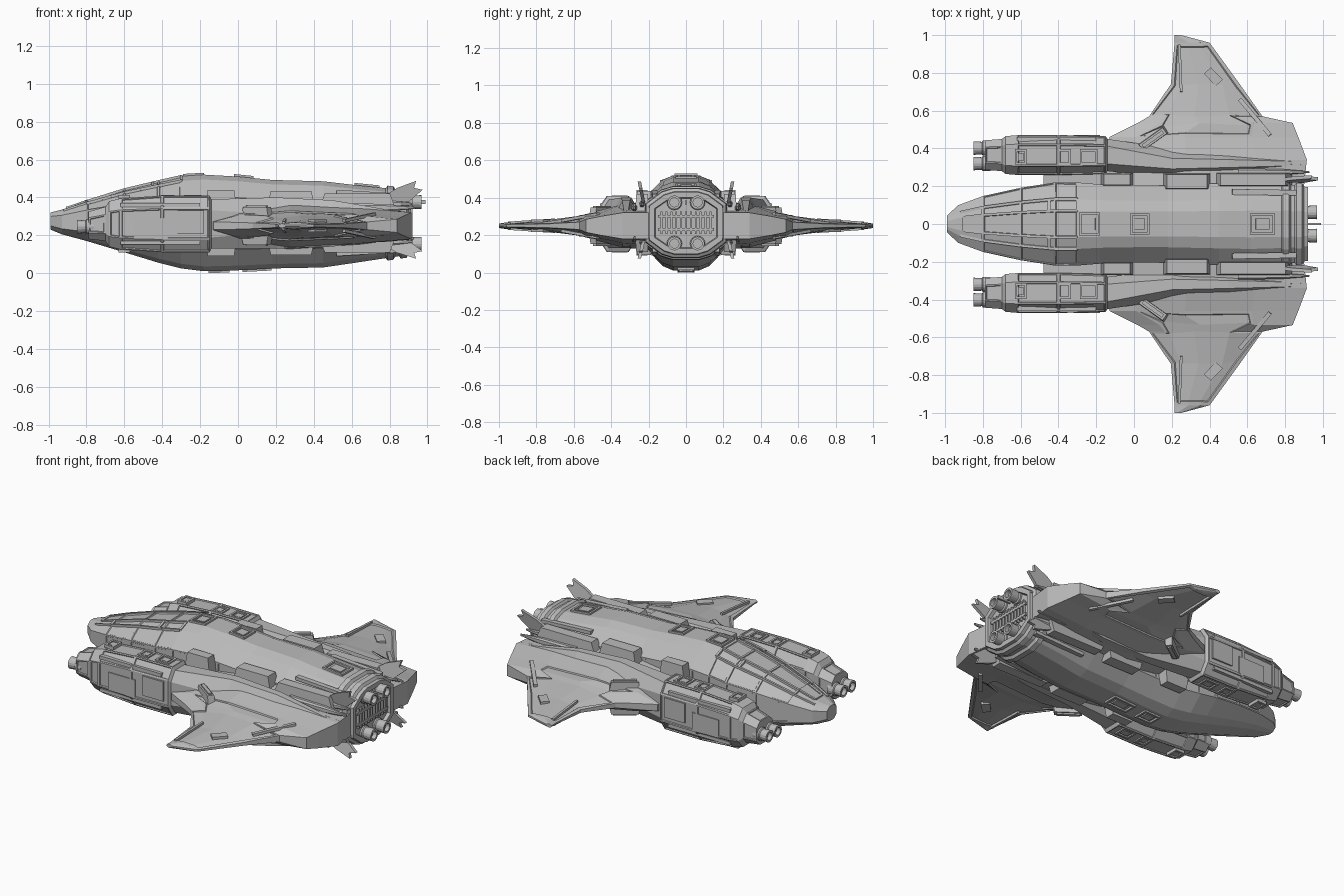
import bpy, bmesh, math
from mathutils import Vector

if "Cube" in bpy.data.objects:
    bpy.data.objects.remove(bpy.data.objects["Cube"])

grey = bpy.data.materials.new("hull_grey")
grey.use_nodes = True
grey.diffuse_color = (0.5, 0.5, 0.5, 1)
grey.node_tree.nodes["Principled BSDF"].inputs["Base Color"].default_value = (0.5, 0.5, 0.5, 1)
MID = 0.265


def finish(bm, name):
    bmesh.ops.recalc_face_normals(bm, faces=bm.faces)
    mesh = bpy.data.meshes.new(name)
    bm.to_mesh(mesh)
    bm.free()
    mesh.materials.append(grey)
    obj = bpy.data.objects.new(name, mesh)
    bpy.context.collection.objects.link(obj)
    return obj


def skin(rings):
    """Join matching rings of points into a closed body."""
    bm = bmesh.new()
    loops = [[bm.verts.new(p) for p in ring] for ring in rings]
    for a, b in zip(loops, loops[1:]):
        for i in range(len(a)):
            j = (i + 1) % len(a)
            bm.faces.new((a[i], a[j], b[j], b[i]))
    caps = [bm.faces.new(loops[0]), bm.faces.new(loops[-1])]
    bmesh.ops.recalc_face_normals(bm, faces=bm.faces)
    return bm, caps


def panel(bm, faces, rim, depth):
    """Cut sunken panels bordered by a rim."""
    bmesh.ops.inset_individual(bm, faces=faces, thickness=rim, depth=0)
    bmesh.ops.inset_individual(bm, faces=faces, thickness=0.004, depth=depth)


def octagon(x, cy, hw, z0, z1, cut=0.45):
    c, h = (z0 + z1) / 2, (z1 - z0) / 2
    k = 1 - cut
    pts = [(1, k), (k, 1), (-k, 1), (-1, k), (-1, -k), (-k, -1), (k, -1), (1, -k)]
    return [(x, cy + hw * u, c + h * v) for u, v in pts]


def box(name, centre, size, turn=0, taper=1):
    """Block whose face away from the middle height can be narrowed."""
    bm = bmesh.new()
    bmesh.ops.create_cube(bm, size=1)
    for v in bm.verts:
        k = taper if v.co.z * (centre[2] - MID) > 0 else 1
        v.co = Vector((v.co.x * size[0] * k, v.co.y * size[1] * k, v.co.z * size[2]))
    obj = finish(bm, name)
    obj.location = centre
    obj.rotation_euler.z = turn
    return obj


def beam(name, p, q, wide, tall):
    p, q = Vector(p), Vector(q)
    obj = box(name, (p + q) / 2, ((q - p).length, wide, tall))
    obj.rotation_euler = (q - p).to_track_quat("X", "Z").to_euler()


def tube(name, x, y, z, r, length):
    """Hollow barrel along x, open at the end that faces away from the ship."""
    out = math.copysign(0.025, length)

    def ring(px, pr):
        return [(px, y + pr * math.cos(math.tau * i / 16), z + pr * math.sin(math.tau * i / 16))
                for i in range(16)]
    bm, _ = skin([ring(x, r * 1.1), ring(x + length * 0.45, r * 1.1), ring(x + length * 0.5, r * 0.92),
                  ring(x + length, r), ring(x + length, r * 0.65), ring(x + length - out, r * 0.65)])
    finish(bm, name)


def frame(name, x, y, z, lx, ly, slope=0):
    """Raised hatch on a sloping surface: four rails around a low lid."""
    rise = Vector((lx / 2, 0, slope * lx / 2))
    mid = Vector((x, y, z))
    for s in (1, -1):
        edge = Vector((0, s * ly / 2, 0))
        box(name + "_rail", mid + rise * s, (0.012, ly + 0.012, 0.02))
        beam(name + "_rail", mid + edge - rise, mid + edge + rise, 0.012, 0.02)
    beam(name + "_lid", mid - rise * 0.6, mid + rise * 0.6, ly * 0.6, 0.014)


# Fuselage: x, half width, bottom, top
HULL = [(-0.99, 0.045, 0.23, 0.32), (-0.93, 0.1, 0.205, 0.335), (-0.8, 0.148, 0.17, 0.38),
        (-0.6, 0.192, 0.11, 0.442), (-0.42, 0.22, 0.055, 0.485), (-0.3, 0.22, 0.025, 0.512),
        (-0.18, 0.21, 0.01, 0.52), (0.0, 0.205, 0.015, 0.51), (0.18, 0.205, 0.025, 0.492),
        (0.45, 0.215, 0.03, 0.485), (0.62, 0.22, 0.055, 0.465), (0.82, 0.21, 0.085, 0.445),
        (0.92, 0.195, 0.1, 0.43)]
SHAPE = [(0.32, 1), (0.6, 0.9), (1, 0.55)]
SHAPE += [(u, -v) for u, v in reversed(SHAPE)]
SHAPE += [(-u, v) for u, v in reversed(SHAPE)]


def hull_point(x, k, side=1):
    for a, b in zip(HULL, HULL[1:]):
        if a[0] <= x <= b[0]:
            t = (x - a[0]) / (b[0] - a[0])
            hw, lo, hi = (a[i] + (b[i] - a[i]) * t for i in (1, 2, 3))
            u, v = SHAPE[k]
            return Vector((x, side * hw * u, (lo + hi) / 2 + v * (hi - lo) / 2))


bm, caps = skin([[hull_point(s[0], k) for k in range(12)] for s in HULL])
windows = [f for f in bm.faces if f not in caps and -0.85 < f.calc_center_median().x < -0.32
           and f.calc_center_median().z > 0.36]
panel(bm, windows, 0.008, -0.005)
flanks = [f for f in bm.faces if f not in caps and abs(f.normal.z) < 0.3
          and f.calc_area() > 0.015 and f.calc_center_median().x > -0.75]
panel(bm, flanks, 0.012, -0.005)
bmesh.ops.inset_individual(bm, faces=caps[1:], thickness=0.03, depth=0)
bmesh.ops.inset_individual(bm, faces=caps[1:], thickness=0.015, depth=-0.06)
finish(bm, "fuselage")

# Stern collar, vents and four main nozzles
for x in (0.8, 0.87):
    rings = [[hull_point(x + d, k) + Vector((0, SHAPE[k][0] * g, SHAPE[k][1] * g)) for k in range(12)]
             for d, g in ((-0.02, 0), (-0.01, 0.014), (0.02, 0.014), (0.03, 0))]
    bm, _ = skin(rings)
    finish(bm, "stern_collar")
for i in range(-5, 6):
    box("stern_vent", (0.89, i * 0.026, MID), (0.05, 0.01, 0.12))
for z in (0.23, 0.3):
    box("stern_vent_bar", (0.895, 0, z), (0.04, 0.3, 0.014))
for y in (-0.062, 0.062):
    for z in (0.375, 0.155):
        tube("main_nozzle", 0.86, y, z, 0.037, 0.11)
box("stern_spar", (0.94, 0, 0.375), (0.1, 0.012, 0.02))

# Cockpit frame and hatches on the back and belly
for s in (1, -1):
    for k, start, end in ((1, -0.92, -0.3), (0, -0.9, -0.3)):
        stops = [start, -0.8, -0.6, -0.42, end]
        for a, b in zip(stops, stops[1:]):
            beam("canopy_rail", hull_point(a, k, s), hull_point(b, k, s), 0.014, 0.012)
    for x in (-0.8, -0.45, -0.3):
        beam("canopy_rib", hull_point(x, 0, s), hull_point(x, 1, s), 0.014, 0.012)
beam("canopy_cross", hull_point(-0.9, 0), hull_point(-0.9, 0, -1), 0.014, 0.012)
frame("dorsal_plate", -0.235, 0, 0.517, 0.1, 0.11, 0.06)
frame("dorsal_hatch", 0.03, 0, 0.508, 0.09, 0.1, -0.1)
frame("rear_hatch", 0.68, 0, 0.46, 0.12, 0.1, -0.1)
frame("belly_hatch", 0.1, 0, 0.02, 0.14, 0.08, 0.05)
frame("belly_hatch", -0.1, 0, 0.012, 0.1, 0.08, 0.03)

# Wing: span, leading edge, trailing edge, half thickness, half thickness at the trailing edge
WING = [(0.2, -0.16, 0.9, 0.13, 0.07), (0.34, -0.15, 0.915, 0.115, 0.07), (0.46, -0.13, 0.87, 0.083, 0.05),
        (0.535, 0.02, 0.84, 0.07, 0.035), (0.57, 0.08, 0.68, 0.06, 0.02), (0.74, 0.195, 0.56, 0.038, 0.01),
        (0.96, 0.215, 0.4, 0.018, 0.006), (1.0, 0.215, 0.25, 0.012, 0.004)]
CHORD = [(0, 0.25), (0.14, 0.7), (0.4, 1), (0.75, 0.8), (1, 1)]
CHORD += [(u, -v) for u, v in reversed(CHORD)]

for s, tag in ((1, "left"), (-1, "right")):
    bm, caps = skin([[(a + (b - a) * u, s * y, 0.25 + (end if u == 1 else t) * v) for u, v in CHORD]
                     for y, a, b, t, end in WING])
    flats = [f for f in bm.faces if abs(f.normal.z) > 0.5 and 0.46 < abs(f.calc_center_median().y) < 0.93
             and 0.15 < f.calc_center_median().x < 0.65]
    for up in (1, -1):
        part = [f for f in flats if f.normal.z * up > 0]
        bmesh.ops.inset_region(bm, faces=part, thickness=0.02, depth=0)
        bmesh.ops.inset_region(bm, faces=part, thickness=0.005, depth=-0.007)
    finish(bm, tag + "_wing")
    for v in (1, -1):
        # Details on both faces of the wing
        box("wing_slot", (0.1, s * 0.45, 0.25 + v * 0.068), (0.18, 0.045, 0.06), s * 0.62, 0.85)
        box("wing_slot_lid", (0.1, s * 0.45, 0.25 + v * 0.1), (0.13, 0.02, 0.014), s * 0.62)
        box("wing_tip_plate", (0.42, s * 0.78, 0.25 + v * 0.025), (0.09, 0.05, 0.018), -s * 0.8)
        beam("wing_tip_rail", (0.25, s * 0.7, 0.25 + v * 0.032), (0.24, s * 0.95, 0.25 + v * 0.015), 0.014, 0.014)
        beam("wing_brace", (0.56, s * 0.66, 0.25 + v * 0.027), (0.72, s * 0.47, 0.25 + v * 0.062), 0.022, 0.016)
        # Root fairings and tail spikes
        for x, y, z, lx, ly in ((-0.09, 0.235, 0.125, 0.17, 0.07), (0.28, 0.225, 0.12, 0.26, 0.09),
                                (0.63, 0.235, 0.105, 0.42, 0.075)):
            box("root_fairing", (x, s * y, MID + v * z), (lx, ly, 0.1), 0, 0.82)
        for y, z, end in ((0.235, 0.1, 0.92), (0.275, 0.08, 0.93), (0.31, 0.05, 0.91)):
            bm, _ = skin([octagon(0.55, s * y, 0.02, MID + v * z - 0.025, MID + v * z + 0.025),
                          octagon(0.78, s * y, 0.016, MID + v * z - 0.02, MID + v * z + 0.02),
                          octagon(end, s * y, 0.004, MID + v * z - 0.006, MID + v * z + 0.006)])
            finish(bm, "tail_spike")
        # Swept tail fin, shorter below
        reach = 1 if v > 0 else -0.85
        outline = [(0.74, 0.12), (0.84, 0.185), (0.94, 0.222), (0.93, 0.185), (0.975, 0.175), (0.9, 0.11)]
        bm, _ = skin([[(x, s * (0.205 + z * 0.2 + d), MID + reach * z) for x, z in outline]
                      for d in (-0.009, 0.009)])
        finish(bm, "tail_fin")
        beam("spine_rail", (0.52, s * 0.17, MID + v * 0.165), (0.86, s * 0.165, MID + v * 0.145), 0.03, 0.02)

    # Engine pod, stepped at the nose and fading into the wing
    pod = [(-0.79, 0.078, 0.18, 0.325), (-0.7, 0.085, 0.17, 0.35), (-0.68, 0.1, 0.14, 0.38),
           (-0.62, 0.105, 0.125, 0.395), (-0.4, 0.106, 0.11, 0.41), (-0.15, 0.1, 0.11, 0.41),
           (-0.14, 0.085, 0.13, 0.39), (0.2, 0.08, 0.13, 0.4), (0.5, 0.06, 0.14, 0.385), (0.88, 0.03, 0.2, 0.32)]
    bm, caps = skin([octagon(x, s * (0.365 if x < 0.1 else 0.32), hw, a, b, 0.45 if x < 0 else 0.65)
                     for x, hw, a, b in pod])
    panel(bm, [f for f in bm.faces if f not in caps and f.calc_area() > 0.008
               and f.calc_center_median().x < -0.15], 0.01, -0.006)
    finish(bm, tag + "_pod")
    for y in (0.32, 0.402):
        tube("pod_barrel", -0.76, s * y, 0.245, 0.036, -0.09)
    for v in (1, -1):
        for x, lx in ((-0.6, 0.05), (-0.37, 0.06), (-0.24, 0.08)):
            frame("pod_hatch", x, s * 0.355, 0.26 + v * 0.142, lx, 0.07)
        beam("pod_strip", (-0.62, s * 0.445, 0.26 + v * 0.1), (-0.2, s * 0.445, 0.26 + v * 0.1), 0.03, 0.02)
    box("pod_side_plate", (-0.46, s * 0.464, 0.235), (0.18, 0.014, 0.11))
    box("pod_side_plate", (-0.25, s * 0.464, 0.27), (0.14, 0.014, 0.12))
    box("pod_pylon", (-0.32, s * 0.24, 0.26), (0.32, 0.1, 0.14))
